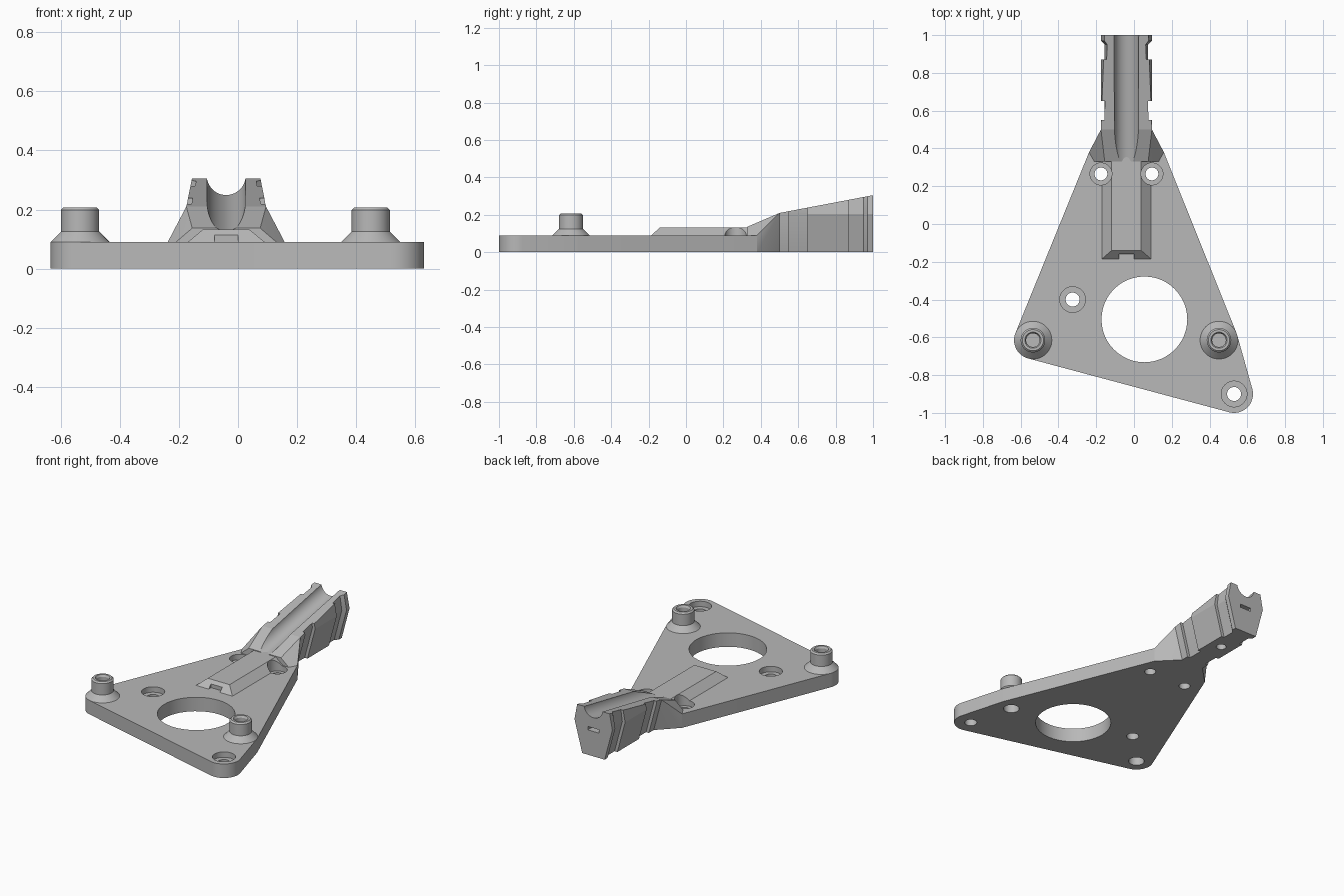
import bpy, bmesh
from math import sin, cos, pi, atan2, hypot
from mathutils import Matrix, Vector
from mathutils.geometry import convex_hull_2d

cube = bpy.data.objects.get("Cube")
if cube:
    bpy.data.objects.remove(cube, do_unlink=True)

grey = bpy.data.materials.new("plain grey")
grey.use_nodes = True
grey.diffuse_color = (0.48, 0.48, 0.48, 1)
grey.node_tree.nodes["Principled BSDF"].inputs["Base Color"].default_value = grey.diffuse_color

CX = -0.04        # centre line of the rib, neck and arm
TOP = 0.09        # plate thickness
BOSSES = [(-0.535, -0.615), (0.45, -0.615)]
SCREWS = [(-0.325, -0.4), (0.53, -0.9)]
NECK_SCREWS = [(CX - 0.135, 0.265), (CX + 0.135, 0.265)]


def finish(name, bm):
    bmesh.ops.recalc_face_normals(bm, faces=bm.faces)
    mesh = bpy.data.meshes.new(name)
    bm.to_mesh(mesh)
    bm.free()
    mesh.materials.append(grey)
    ob = bpy.data.objects.new(name, mesh)
    bpy.context.collection.objects.link(ob)
    return ob


def loft(name, rings):
    """Closed solid through rings of equal point count."""
    bm = bmesh.new()
    loops = [[bm.verts.new(p) for p in ring] for ring in rings]
    n = len(loops[0])
    for a, b in zip(loops, loops[1:]):
        for i in range(n):
            j = (i + 1) % n
            bm.faces.new((a[i], a[j], b[j], b[i]))
    bm.faces.new(loops[0])
    bm.faces.new(loops[-1])
    return finish(name, bm)


def hull(name, points):
    bm = bmesh.new()
    for p in points:
        bm.verts.new(p)
    bmesh.ops.convex_hull(bm, input=bm.verts)
    bmesh.ops.dissolve_limit(bm, angle_limit=0.01, verts=bm.verts, edges=bm.edges)
    return finish(name, bm)


def circle(x, y, r, n=48):
    return [(x + r * cos(2 * pi * i / n), y + r * sin(2 * pi * i / n)) for i in range(n)]


def turned(name, x, y, profile):
    """Round solid from (radius, height) pairs."""
    return loft(name, [[(px, py, z) for px, py in circle(x, y, r)] for r, z in profile])


def box(name, x, y, z):
    return hull(name, [(a, b, c) for a in x for b in y for c in z])


def cut(ob, cutters):
    bpy.context.view_layer.objects.active = ob
    for c in cutters:
        mod = ob.modifiers.new("cut", 'BOOLEAN')
        mod.operation = 'DIFFERENCE'
        mod.solver = 'EXACT'
        mod.object = c
        bpy.ops.object.modifier_apply(modifier=mod.name)


def mirrored(y, pairs):
    return [(CX + s * x, y, z) for x, z in pairs for s in (-1, 1)]


# Triangular plate wrapped around the corner rounds
flat = [p for c in BOSSES + SCREWS[1:] for p in circle(*c, 0.1)]
flat += [(CX - 0.198, 0.38), (CX + 0.198, 0.38)]
outline = [flat[i] for i in convex_hull_2d([Vector(p) for p in flat])]
plate = loft("base_plate", [[(x, y, z) for x, y in outline] for z in (0, TOP)])

# Raised rib with bevelled sides and front
rib = hull("centre_rib",
           mirrored(-0.185, [(0.13, TOP)]) + mirrored(-0.14, [(0.078, 0.133)]) +
           mirrored(0.36, [(0.13, TOP), (0.078, 0.133)]))

# Neck that rises from the plate into the arm
neck = hull("neck",
            mirrored(0.33, [(0.17, TOP), (0.115, 0.137)]) +
            mirrored(0.38, [(0.198, 0), (0.198, TOP)]) +
            mirrored(0.5, [(0.08, 0), (0.135, 0.21)]))


# Arm with two recessed bands and a rising top
def arm_ring(y, inset):
    top = 0.21 + 0.19 * (y - 0.5)
    half = [(0.08 - inset, 0), (0.135 - inset, 0.205),
            (0.135 - inset * 0.8 - 0.2 * (top - 0.21), top)]
    return ([(CX + x, y, z) for x, z in half] +
            [(CX - x, y, z) for x, z in reversed(half)])


BANDS = [(0.5, 0), (0.55, 0), (0.55, 0.02), (0.65, 0.02), (0.65, 0),
         (0.87, 0), (0.87, 0.02), (0.95, 0.02), (0.97, 0), (1.0, 0)]
arm = loft("arm", [arm_ring(y, i) for y, i in BANDS])

# Hollow bosses with flared feet
bosses = [turned(f"boss_{side}", x, y, [(0.1, 0.08), (0.1, TOP), (0.065, 0.125),
                                        (0.065, 0.198), (0.056, 0.207)])
          for side, (x, y) in zip(("right", "left"), BOSSES)]

# Cutters
large_hole = turned("large_hole_cutter", 0.055, -0.505, [(0.227, -0.1), (0.227, 0.3)])
screws = [turned("screw_cutter", x, y, [(0.037, -0.1), (0.037, 0.055), (0.068, 0.055), (0.068, 0.3)])
          for x, y in SCREWS]
neck_screws = [turned("neck_screw_cutter", x, y,
                      [(0.034, -0.1), (0.034, 0.055), (0.058, 0.055), (0.058, 0.4)])
               for x, y in NECK_SCREWS]
boss_bottoms = [turned("boss_bottom_cutter", x, y, [(0.047, -0.1), (0.047, 0.07)]) for x, y in BOSSES]
boss_tops = [turned("boss_top_cutter", x, y, [(0.036, 0.1), (0.036, 0.195), (0.05, 0.22)])
             for x, y in BOSSES]
channel = loft("channel_cutter", [[(x, y, z) for x, z in circle(CX, 0.225 + 0.18 * (y - 0.5), 0.066)]
                                  for y in (0.2, 1.1)])
rib_notch = box("rib_notch_cutter", (CX - 0.04, CX + 0.04), (-0.3, -0.16), (0.05, 0.2))
end_slot = box("end_slot_cutter", (CX - 0.04, CX + 0.04), (0.94, 1.1), (0.16, 0.182))
arm_hole = turned("arm_hole_cutter", CX, 0.77, [(0.03, -0.1), (0.03, 0.06)])

cut(plate, [large_hole] + screws + neck_screws + boss_bottoms)
cut(rib, neck_screws + [rib_notch])
cut(neck, neck_screws + [channel])
cut(arm, [channel, end_slot, arm_hole])
for boss, c in zip(bosses, boss_tops):
    cut(boss, [c])

for c in [large_hole, channel, rib_notch, end_slot, arm_hole] + screws + neck_screws + boss_bottoms + boss_tops:
    bpy.data.objects.remove(c, do_unlink=True)

# Smooth round walls, keep edges crisp
for ob in [plate, rib, neck, arm] + bosses:
    bpy.ops.object.select_all(action='DESELECT')
    ob.select_set(True)
    bpy.context.view_layer.objects.active = ob
    bpy.ops.object.shade_smooth_by_angle(angle=0.4)
